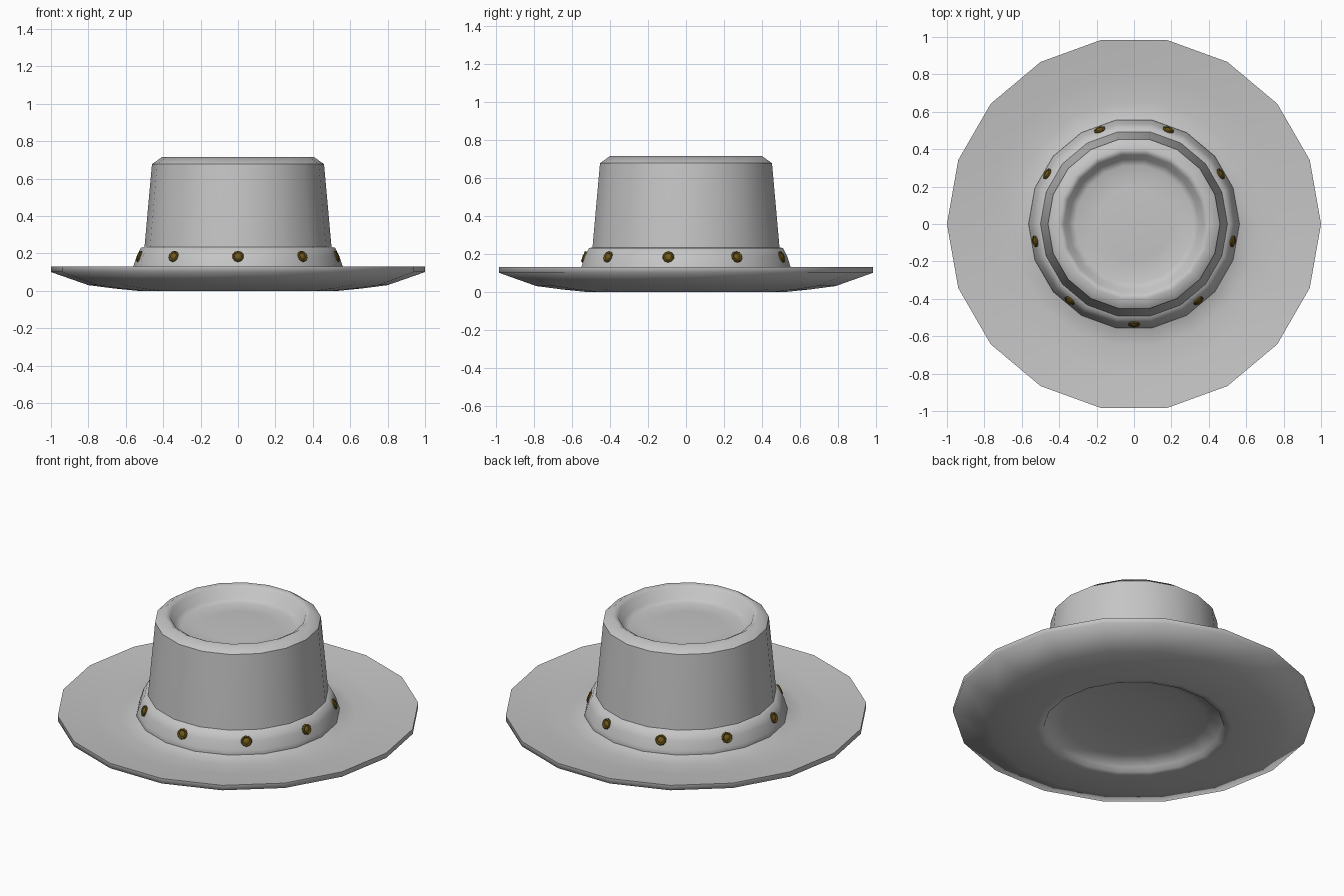
import bpy, bmesh
from math import radians, tau, cos, sin
from mathutils import Matrix

cube = bpy.data.objects.get("Cube")
if cube:
    bpy.data.objects.remove(cube, do_unlink=True)


def material(name, rgb, roughness):
    mat = bpy.data.materials.new(name)
    mat.use_nodes = True
    mat.diffuse_color = (*rgb, 1)
    bsdf = mat.node_tree.nodes["Principled BSDF"]
    bsdf.inputs["Base Color"].default_value = (*rgb, 1)
    bsdf.inputs["Roughness"].default_value = roughness
    return mat


def lathe(name, profile, sides, mat, matrix=None, sharp=180):
    """Revolve (radius, height) points around z."""
    bm = bmesh.new()
    rings = []
    for r, z in profile:
        if r == 0:
            rings.append([bm.verts.new((0, 0, z))] * sides)
        else:
            rings.append([bm.verts.new((r * cos(tau * i / sides),
                                        r * sin(tau * i / sides), z))
                          for i in range(sides)])
    for a, b in zip(rings, rings[1:]):
        for i in range(sides):
            j = (i + 1) % sides
            # Profiles run from the top down, so this order faces outward
            corners = dict.fromkeys((a[j], a[i], b[i], b[j]))
            bm.faces.new(list(corners))
    mesh = bpy.data.meshes.new(name)
    bm.to_mesh(mesh)
    bm.free()
    mesh.materials.append(mat)
    obj = bpy.data.objects.new(name, mesh)
    bpy.context.collection.objects.link(obj)
    if matrix:
        obj.matrix_world = matrix
    bpy.ops.object.select_all(action='DESELECT')
    obj.select_set(True)
    bpy.context.view_layer.objects.active = obj
    bpy.ops.object.shade_smooth_by_angle(angle=radians(sharp))


felt = material("grey felt", (0.56, 0.56, 0.56), 0.8)
gold = material("dark gold", (0.16, 0.1, 0.011), 0.5)
SIDES = 18

# Crown: dented top with a soft rim, then the tapered side
lathe("crown_top", [(0, .64), (.2, .636), (.315, .63), (.35, .645),
                    (.375, .7), (.405, .716), (.46, .677)], SIDES, felt)
lathe("crown_side", [(.46, .677), (.5, .235), (.51, .09)], SIDES, felt)

# Brim: upper face flaring into the band, and a rounded underside
# with a shallow domed recess below the crown
lathe("brim_top", [(.5, .15), (.57, .108), (.66, .097), (.8, .106),
                   (1, .13)], SIDES, felt)
lathe("brim_underside", [(1, .13), (1, .1), (.8, .03), (.66, .012), (.54, 0),
                         (.5, .004), (.49, .03), (.4, .055), (.2, .075),
                         (0, .08)], SIDES, felt)

# Hat band: a rounded strip around the foot of the crown
lathe("hat_band", [(.49, .236), (.519, .23), (.542, .185), (.558, .135),
                   (.567, .1), (.55, .075)], SIDES, felt)

# Studs: domed discs with a raised rim, centred on every second band face
stud = [(0, .013), (.012, .011), (.019, .006), (.026, .011),
        (.031, .006), (.031, -.006), (0, -.006)]
for k in range(9):
    place = (Matrix.Rotation(radians(-90 + 40 * k), 4, 'Z')
             @ Matrix.Translation((.533, 0, .183))
             @ Matrix.Rotation(radians(69), 4, 'Y'))
    lathe(f"band_stud_{k + 1}", stud, 10, gold, place, sharp=40)
